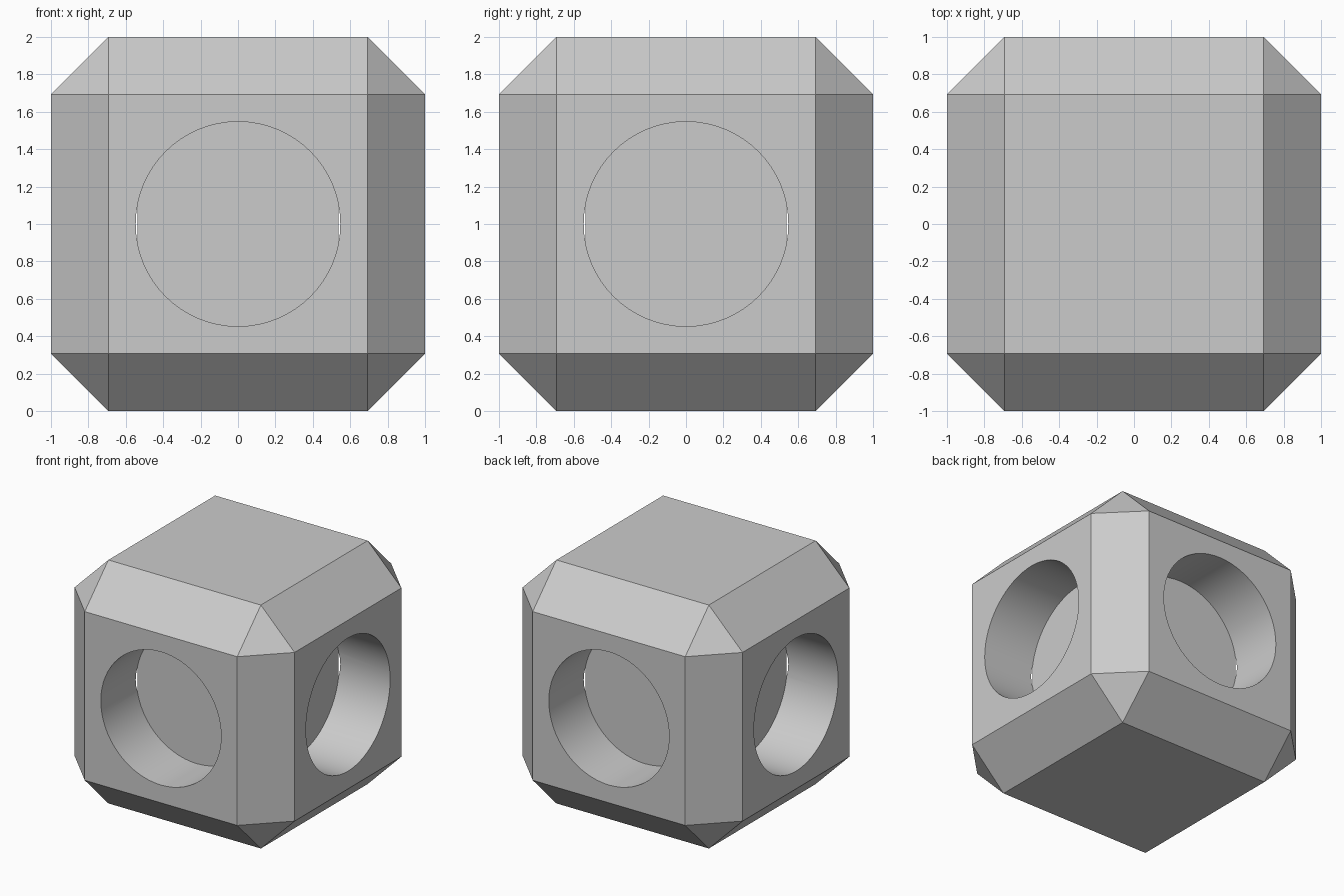
import bpy
from math import pi, sin, cos

old = bpy.data.objects.get("Cube")
if old:
    bpy.data.objects.remove(old, do_unlink=True)

CHAMFER = 0.307   # width of the bevelled corners
RADIUS = 0.547    # radius of the side holes
FLOOR = 0.538     # distance of each hole floor from the centre
OUTER = 1.2       # cutters reach past the faces

# Plain grey material
grey = bpy.data.materials.new("plain grey")
grey.use_nodes = True
colour = (0.6, 0.6, 0.6, 1)
grey.diffuse_color = colour
grey.node_tree.nodes["Principled BSDF"].inputs["Base Color"].default_value = colour

# Chamfered block
bpy.ops.mesh.primitive_cube_add(size=2, location=(0, 0, 1))
block = bpy.context.object
block.name = "chamfered_block"
block.data.materials.append(grey)
bevel = block.modifiers.new("chamfer", "BEVEL")
bevel.width = CHAMFER
bevel.segments = 1

# A round blind hole in each of the four sides
cutters = []
for i, side in enumerate(("left", "back", "right", "front")):
    angle = i * pi / 2
    middle = (FLOOR + OUTER) / 2
    bpy.ops.mesh.primitive_cylinder_add(
        vertices=64, radius=RADIUS, depth=OUTER - FLOOR,
        location=(middle * cos(angle), middle * sin(angle), 1),
        rotation=(0, pi / 2, angle))
    cutter = bpy.context.object
    cutter.name = side + "_hole_cutter"
    cutter.data.materials.append(grey)
    cutter.hide_render = True
    cutters.append(cutter)
    cut = block.modifiers.new(side + " hole", "BOOLEAN")
    cut.operation = "DIFFERENCE"
    cut.solver = "EXACT"
    cut.object = cutter

# Apply the shaping, drop the cutters and smooth only the round walls
bpy.ops.object.select_all(action="DESELECT")
block.select_set(True)
bpy.context.view_layer.objects.active = block
for name in [m.name for m in block.modifiers]:
    bpy.ops.object.modifier_apply(modifier=name)
for cutter in cutters:
    bpy.data.objects.remove(cutter, do_unlink=True)
bpy.ops.object.shade_smooth_by_angle(angle=pi / 6)
